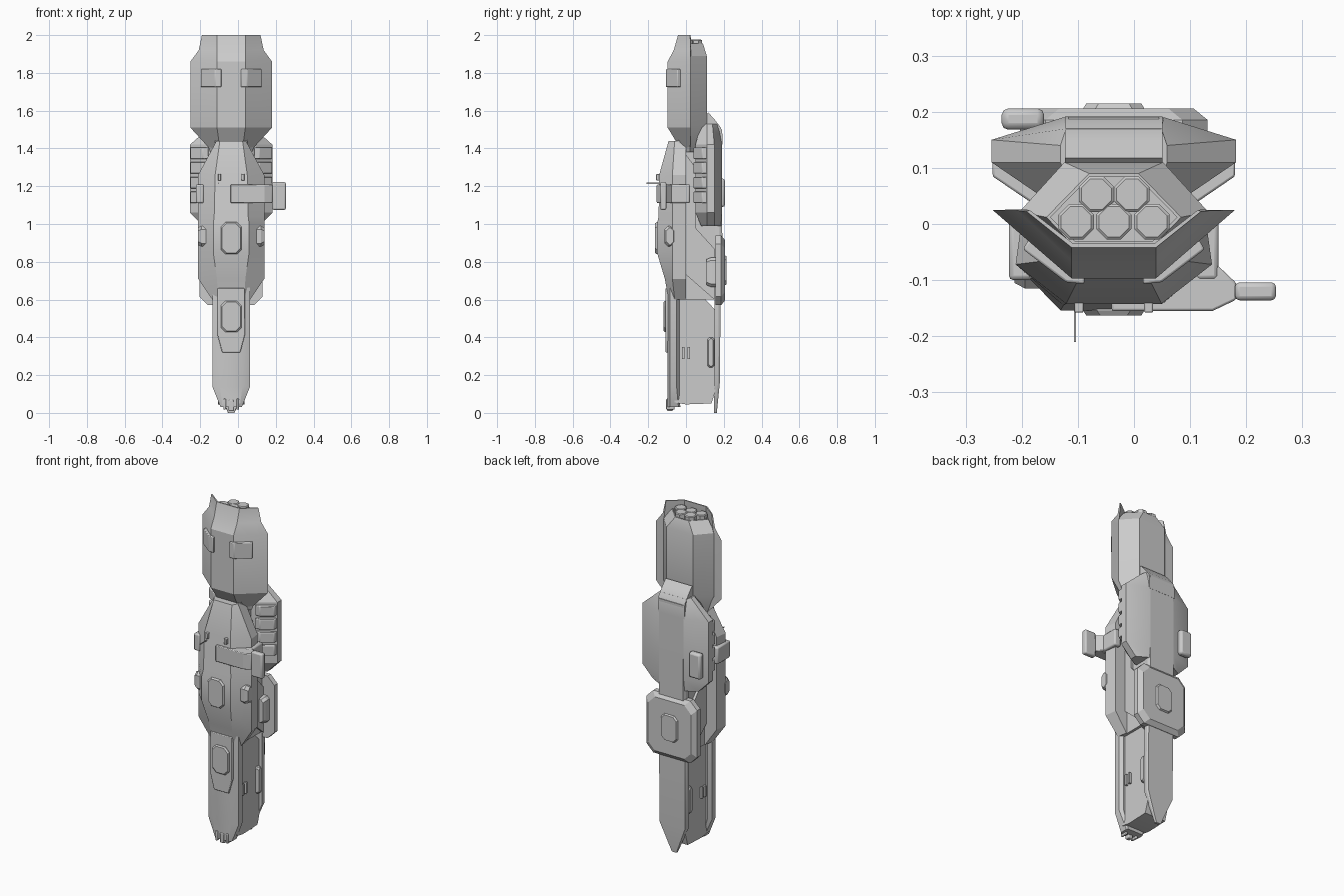
import bpy, bmesh, math
from mathutils import Vector

C = -0.036  # symmetry plane of the body


def make(name, rings, bevel=0.0):
    """Skin a list of equal-length 3D rings and cap both ends."""
    bm = bmesh.new()
    vs = [[bm.verts.new(p) for p in r] for r in rings]
    n = len(vs[0])
    for a, b in zip(vs, vs[1:]):
        for i in range(n):
            j = (i + 1) % n
            bm.faces.new((a[i], a[j], b[j], b[i]))
    bm.faces.new(vs[0][::-1])
    bm.faces.new(vs[-1])
    bmesh.ops.recalc_face_normals(bm, faces=bm.faces)
    me = bpy.data.meshes.new(name)
    bm.to_mesh(me)
    bm.free()
    ob = bpy.data.objects.new(name, me)
    bpy.context.collection.objects.link(ob)
    if bevel:
        m = ob.modifiers.new("bevel", 'BEVEL')
        m.width, m.segments, m.limit_method = bevel, 2, 'ANGLE'
    return ob


def loft(name, rings):
    """Rings are (z, half profile); the half profile is mirrored about C."""
    out = []
    for z, half in rings:
        out.append([(C + h, y, z) for h, y in half] + [(C - h, y, z) for h, y in reversed(half)])
    return make(name, out)


def place(axis, u, w, d):
    return {'x': (d, u, w), 'y': (u, d, w), 'z': (u, w, d)}[axis]


def prism(name, pts, axis, a, b, bevel=0.0):
    return make(name, [[place(axis, u, w, d) for u, w in pts] for d in (a, b)], bevel)


def pad(name, axis, cu, cw, hu, hw, d0, d1, ch, inset=0.01):
    """Chamfered plate that narrows towards d1."""
    rings = []
    for d, s in ((d0, 0), (d0 + (d1 - d0) * 0.6, 0), (d1, inset)):
        a, b = hu - s, hw - s
        pts = [(a, b - ch), (a - ch, b), (ch - a, b), (-a, b - ch),
               (-a, ch - b), (ch - a, -b), (a - ch, -b), (a, ch - b)]
        rings.append([place(axis, cu + u, cw + w, d) for u, w in pts])
    return make(name, rings)


def box(name, x, y, z, bevel=0.0):
    return prism(name, [(x[0], y[0]), (x[1], y[0]), (x[1], y[1]), (x[0], y[1])], 'z', z[0], z[1], bevel)


# Launcher pod: front trough shell
wide = [(0.075, -0.097), (0.216, 0.025), (0.165, 0.025), (0.065, -0.06)]
loft("pod_shell", [
    (2.0, [(0.075, -0.042), (0.155, 0.022), (0.15, 0.025), (0.072, -0.035)]),
    (1.92, [(0.075, -0.065), (0.172, 0.024), (0.16, 0.026), (0.07, -0.04)]),
    (1.86, wide), (1.51, wide),
    (1.40, [(0.06, -0.03), (0.115, 0.022), (0.1, 0.025), (0.05, -0.02)])])

# Launcher pod: rear body with recessed tube floor
body = [(0.07, -0.06), (0.168, 0.022), (0.088, 0.11)]
rim = [(0.075, -0.035), (0.12, 0.012), (0.044, 0.09)]
loft("pod_body", [
    (1.38, [(0.05, -0.03), (0.11, 0.022), (0.06, 0.07)]),
    (1.52, body), (1.89, body), (1.955, rim),
    (1.955, [(0.07, -0.03), (0.113, 0.012), (0.041, 0.085)]),
    (1.925, [(0.07, -0.03), (0.113, 0.012), (0.041, 0.085)])])

# Launch tubes
for i, (tx, ty) in enumerate([(-0.067, 0.053), (-0.004, 0.053), (-0.103, 0.004), (-0.036, 0.004), (0.032, 0.004)]):
    def circ(r, z):
        return [(tx + r * math.cos((k + .5) * math.pi / 4), ty + r * math.sin((k + .5) * math.pi / 4), z) for k in range(8)]
    make(f"launch_tube_{i}", [circ(0.034, 1.9), circ(0.034, 1.972), circ(0.029, 1.976)])

# Sensor windows wrapped around the shell
for s in (-1, 1):
    pts = [(0.052, -0.107), (0.085, -0.104), (0.162, -0.045), (0.15, -0.025), (0.08, -0.085), (0.052, -0.085)]
    prism("sensor_window", [(C + s * h, y) for h, y in pts], 'z', 1.725, 1.82, 0.004)

# Front torso armour
loft("torso_armour", [
    (1.44, [(0.06, -0.092), (0.078, -0.06), (0.078, 0.0)]),
    (1.26, [(0.085, -0.142), (0.175, -0.072), (0.165, 0.0)]),
    (1.04, [(0.09, -0.145), (0.175, -0.072), (0.165, 0.0)]),
    (1.0, [(0.095, -0.154), (0.175, -0.072), (0.165, 0.0)]),
    (0.85, [(0.095, -0.154), (0.175, -0.072), (0.165, 0.0)]),
    (0.71, [(0.075, -0.112), (0.175, -0.072), (0.165, 0.0)]),
    (0.6, [(0.07, -0.092), (0.1, -0.06), (0.09, 0.0)])])
pad("chest_hatch", 'y', C, 0.925, 0.055, 0.085, -0.14, -0.163, 0.025, 0.006)
for s in (-1, 1):
    pad("torso_side_knob", 'x', -0.085, 0.935, 0.03, 0.055, C + s * 0.13, C + s * 0.177, 0.018)
    box("chest_clip", (C + s * 0.062 - 0.008, C + s * 0.062 + 0.008), (-0.158, -0.12), (1.23, 1.265), 0.003)

# Inner frame joining front and back
prism("inner_frame", [(-0.04, 1.46), (0.1, 1.46), (0.175, 1.3), (0.175, 0.6), (-0.04, 0.6)], 'x', C - 0.085, C + 0.085)
for s in (-1, 1):
    prism("frame_side_panel", [(-0.01, 1.38), (0.05, 1.3), (0.05, 0.98), (0.15, 0.87), (0.15, 0.6), (-0.01, 0.74)],
          'x', C + s * 0.07, C + s * 0.1)

# Lower front plate, web and hatch
low = [(0.06, -0.098), (0.1, -0.085), (0.1, -0.05), (0.08, -0.035)]
loft("lower_front_plate", [
    (0.68, low), (0.14, low),
    (0.03, [(0.045, -0.098), (0.056, -0.085), (0.056, -0.04), (0.05, -0.03)])])
prism("lower_web", [(-0.06, 0.72), (0.0, 0.71), (0.178, 0.52), (0.172, 0.17), (0.135, 0.05),
                    (0.0, 0.045), (-0.06, 0.055)], 'x', C - 0.07, C + 0.07)
prism("lower_cover", [(C + h, z) for h, z in
                      [(-0.072, 0.66), (0.072, 0.66), (0.072, 0.41), (0.048, 0.32), (-0.048, 0.32), (-0.072, 0.41)]],
      'y', -0.08, -0.108, 0.004)
pad("lower_hatch", 'y', C, 0.51, 0.055, 0.083, -0.1, -0.118, 0.025, 0.006)
for s in (-1, 1):
    pad("web_side_pad", 'x', 0.132, 0.32, 0.018, 0.08, C + s * 0.06, C + s * 0.09, 0.01, 0.006)
    for y in (-0.014, 0.014):
        box("web_clip", (C + s * 0.065, C + s * 0.085), (y - 0.006, y + 0.006), (0.285, 0.35))
    box("toe_prong", (C + s * 0.035 - 0.007, C + s * 0.035 + 0.007), (-0.105, -0.06), (0.018, 0.075), 0.004)
box("toe_centre", (C - 0.014, C + 0.014), (-0.1, -0.07), (0.01, 0.07), 0.005)

# Long back blade with pointed lower end
spine = [(0.09, 0.155), (0.09, 0.178), (0.08, 0.192)]
loft("back_blade", [
    (1.5, [(0.08, 0.14), (0.085, 0.17), (0.08, 0.191)]), (0.9, spine),
    (0.52, [(0.09, 0.15), (0.09, 0.172), (0.085, 0.182)]),
    (0.17, [(0.09, 0.15), (0.09, 0.17), (0.085, 0.18)]),
    (0.0, [(0.015, 0.148), (0.017, 0.157), (0.015, 0.163)])])

# Backpack with side wings
wing = [(0.13, 0.05), (0.218, 0.11), (0.218, 0.15), (0.09, 0.19)]
loft("backpack", [
    (1.53, [(0.085, 0.08), (0.095, 0.11), (0.095, 0.14), (0.085, 0.17)]),
    (1.42, wing), (1.06, wing),
    (0.99, [(0.1, 0.08), (0.15, 0.11), (0.15, 0.15), (0.088, 0.185)])])
prism("backpack_hump", [(0.08, 1.42), (0.1, 1.57), (0.118, 1.59), (0.15, 1.555), (0.185, 1.51), (0.192, 1.48), (0.192, 1.42)],
      'x', C - 0.087, C + 0.087)
for s in (-1, 1):
    pts = [(0.12, 0.04), (0.15, 0.04), (0.216, 0.085), (0.216, 0.12), (0.12, 0.12)]
    for i in range(4):
        prism("vent_rib", [(C + s * h, y) for h, y in pts], 'z', 1.345 - i * 0.078, 1.405 - i * 0.078, 0.004)
box("backpack_lamp", (-0.236, -0.16), (0.168, 0.206), (1.09, 1.24), 0.012)

# Rear shield plate
pad("rear_shield", 'y', C, 0.755, 0.167, 0.185, 0.155, 0.206, 0.045, 0.025)
pad("rear_hatch", 'y', C, 0.755, 0.055, 0.08, 0.19, 0.215, 0.022, 0.006)
for s in (-1, 1):
    pad("shield_mount", 'y', C + s * 0.1, 0.745, 0.035, 0.078, 0.17, 0.108, 0.015)

# Strap around the torso with side arm and needle
prism("strap_arm", [(-0.04, -0.155), (0.14, -0.155), (0.182, -0.135), (0.182, -0.105), (0.145, -0.07),
                    (0.12, -0.07), (-0.04, -0.13)], 'z', 1.112, 1.208, 0.004)
box("arm_end_block", (0.18, 0.253), (-0.136, -0.104), (1.075, 1.222), 0.008)
for s in (-1, 1):
    box("side_strap", (C + s * 0.145, C + s * 0.187), (-0.1, 0.02), (1.11, 1.21), 0.008)
box("needle", (-0.107, -0.103), (-0.21, -0.12), (1.213, 1.219))

# Shading: keep hard edges, soften shallow ones
for ob in bpy.context.scene.objects:
    ob.select_set(True)
    bpy.context.view_layer.objects.active = ob
bpy.ops.object.shade_smooth_by_angle(angle=math.radians(25))
